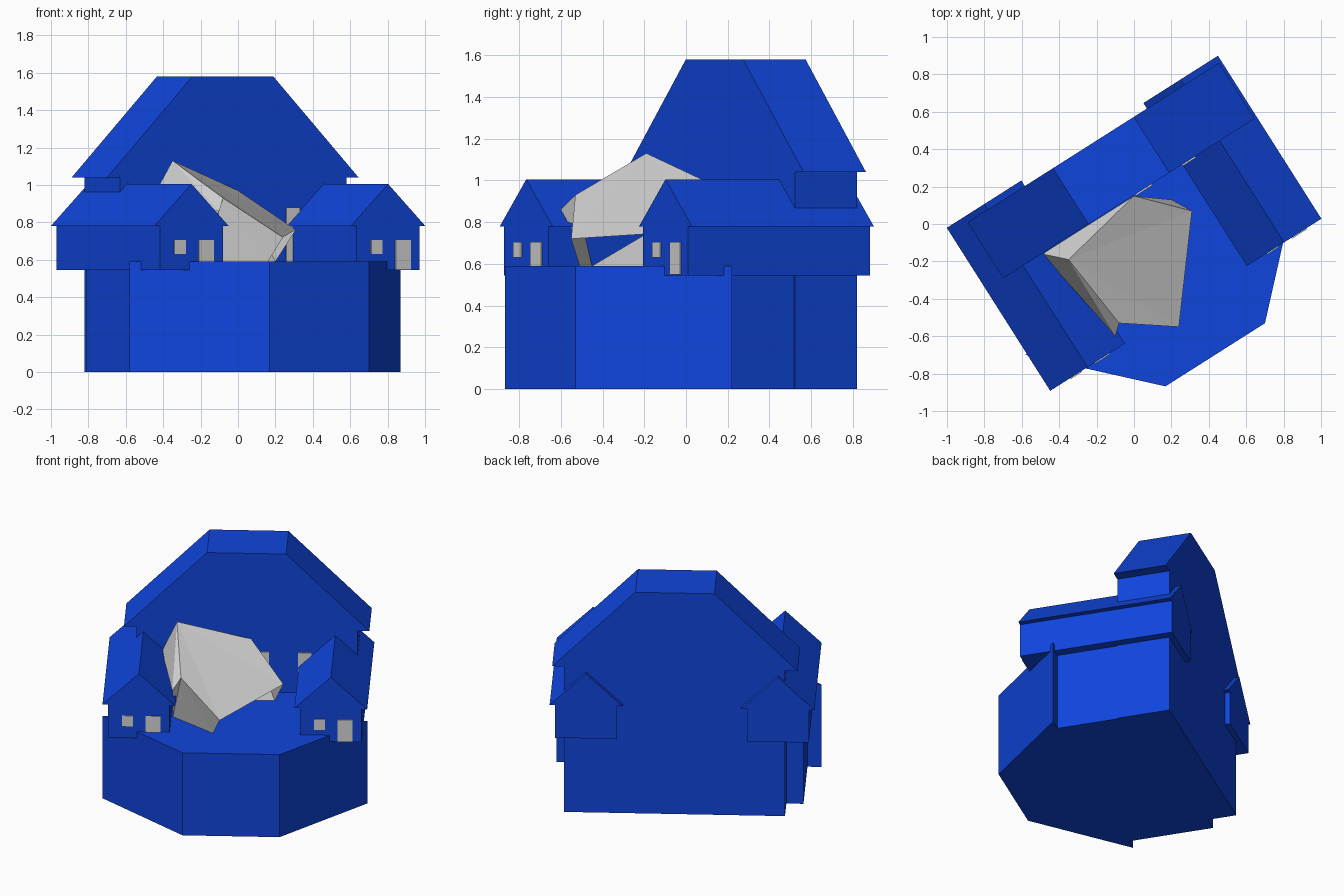
import bpy, bmesh, math
from mathutils import Matrix, Vector

cube = bpy.data.objects.get("Cube")
if cube:
    bpy.data.objects.remove(cube, do_unlink=True)


def material(name, rgb):
    m = bpy.data.materials.new(name)
    m.use_nodes = True
    m.diffuse_color = (*rgb, 1)
    m.node_tree.nodes["Principled BSDF"].inputs["Base Color"].default_value = (*rgb, 1)
    return m


blue = material("royal blue", (0.005, 0.06, 0.72))
grey = material("light grey", (0.67, 0.67, 0.67))
TURN = Matrix.Rotation(math.radians(32.4), 4, "Z")


def finish(name, bm, mat, turn=True):
    if turn:
        bm.transform(TURN)
    bmesh.ops.recalc_face_normals(bm, faces=bm.faces)
    mesh = bpy.data.meshes.new(name)
    bm.to_mesh(mesh)
    bm.free()
    mesh.materials.append(mat)
    obj = bpy.data.objects.new(name, mesh)
    bpy.context.collection.objects.link(obj)
    return obj


def extrude(name, points, offset, mat=blue):
    """Closed prism: a planar outline swept along an offset."""
    bm = bmesh.new()
    face = bm.faces.new([bm.verts.new(p) for p in points])
    swept = bmesh.ops.extrude_face_region(bm, geom=[face], use_keep_orig=True)
    verts = [g for g in swept["geom"] if isinstance(g, bmesh.types.BMVert)]
    bmesh.ops.translate(bm, verts=verts, vec=Vector(offset))
    return finish(name, bm, mat)


def box(name, x0, x1, y0, y1, z0, z1, mat=blue):
    return extrude(name, [(x0, y0, z0), (x1, y0, z0), (x1, y1, z0), (x0, y1, z0)],
                   (0, 0, z1 - z0), mat)


# Base: terrace with cut corners, and the block under the wings
terrace = [(-0.865, -0.28), (-0.323, -0.823), (0.307, -0.823), (0.852, -0.28)]
extrude("terrace", [(x, y, 0) for x, y in terrace], (0, 0, 0.59))
box("courtyard_base", -0.775, 0.76, -0.3, 0.29, 0, 0.59)

# Main hall with its flat-topped roof
BACK, FRONT = 0.484, 0.13
box("hall_walls", -0.664, 0.768, FRONT, BACK, 0, 1.04)
hall_roof = [(-0.746, 1.04), (0.846, 1.04), (0.306, 1.58), (-0.206, 1.58)]
extrude("hall_roof", [(x, FRONT, z) for x, z in hall_roof], (0, BACK - FRONT, 0))
box("hall_window", 0.09, 0.195, FRONT - 0.008, FRONT, 0.77, 0.88, grey)
box("hall_door", 0.385, 0.47, FRONT - 0.008, FRONT, 0.59, 0.88, grey)

# Two gabled wings, each with a window and a door
W0, W1 = -0.513, 0.519
for side, mid in (("right", -0.62), ("left", 0.625)):
    box(side + "_wing_walls", mid - 0.2, mid + 0.2, W0, W1, 0.545, 0.78)
    gable = [(mid - 0.236, 0.78), (mid + 0.236, 0.78), (mid, 1.005)]
    extrude(side + "_wing_roof", [(x, W0, z) for x, z in gable], (0, W1 - W0, 0))
    box(side + "_wing_window", mid - 0.11, mid - 0.038, W0 - 0.006, W0, 0.63, 0.705, grey)
    box(side + "_wing_door", mid + 0.045, mid + 0.14, W0 - 0.006, W0, 0.548, 0.705, grey)

# Tilted faceted shell standing in the courtyard, open on one side
corners = {
    "peak": (-0.35, -0.19, 1.13), "back": (0, 0.15, 0.97),
    "right": (0.31, 0.07, 0.76), "front": (0.24, -0.55, 0.72),
    "notch": (-0.08, -0.53, 0.93), "rim": (-0.49, -0.16, 0.87),
    "tip": (-0.1, -0.6, 0.86), "front_foot": (0.16, -0.51, 0.59),
    "left_foot": (-0.2, -0.45, 0.59), "back_foot": (0, 0, 0.59),
    "right_foot": (0.2, 0.13, 0.59), "shard_foot": (-0.25, -0.18, 0.59),
    "shard_top": (-0.25, -0.18, 0.75),
}
bm = bmesh.new()
v = {key: bm.verts.new(p) for key, p in corners.items()}
for names in ("peak back right", "peak right front", "peak front notch",
              "peak notch tip", "peak tip rim", "peak rim back",
              "notch front front_foot", "notch front_foot left_foot",
              "notch left_foot tip",
              "back right right_foot", "back right_foot back_foot",
              "rim back back_foot", "rim back_foot shard_top",
              "shard_top back_foot shard_foot", "left_foot shard_top shard_foot"):
    bm.faces.new([v[n] for n in names.split()])
finish("faceted_shell", bm, grey, turn=False)
